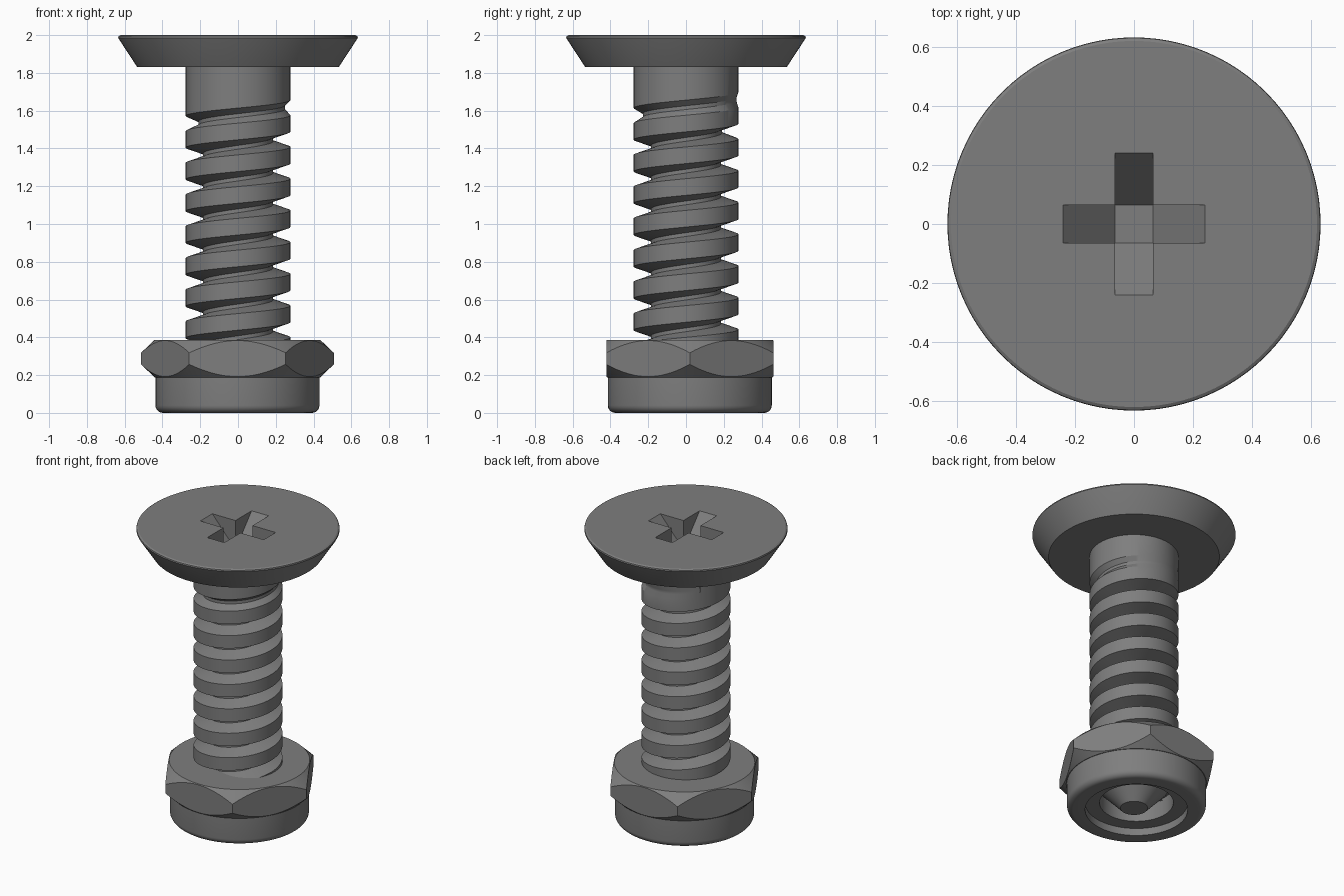
import bpy, bmesh, math

if "Cube" in bpy.data.objects:
    bpy.data.objects.remove(bpy.data.objects["Cube"])

steel = bpy.data.materials.new("dark steel")
steel.diffuse_color = (0.21, 0.21, 0.21, 1)
steel.use_nodes = True
steel.node_tree.nodes["Principled BSDF"].inputs["Base Color"].default_value = steel.diffuse_color
SEG = 96
TAU = 2 * math.pi


def finish(name, bm, loc=(0, 0, 0)):
    bmesh.ops.remove_doubles(bm, verts=bm.verts, dist=1e-5)
    bmesh.ops.recalc_face_normals(bm, faces=bm.faces)
    me = bpy.data.meshes.new(name)
    bm.to_mesh(me)
    bm.free()
    ob = bpy.data.objects.new(name, me)
    ob.location = loc
    me.materials.append(steel)
    bpy.context.collection.objects.link(ob)
    return ob


def activate(ob):
    bpy.ops.object.select_all(action='DESELECT')
    ob.select_set(True)
    bpy.context.view_layer.objects.active = ob


def smooth(ob):
    activate(ob)
    bpy.ops.object.shade_smooth_by_angle(angle=math.radians(30))


def loft(rings):
    """Closed solid through rings; each ring is a function angle -> (radius, z)."""
    bm = bmesh.new()
    rows = []
    for ring in rings:
        row = []
        for i in range(SEG):
            a = TAU * i / SEG
            r, z = ring(a)
            row.append(bm.verts.new((r * math.cos(a), r * math.sin(a), z)))
        rows.append(row)
    for lo, hi in zip(rows, rows[1:]):
        for i in range(SEG):
            j = (i + 1) % SEG
            bm.faces.new((lo[i], lo[j], hi[j], hi[i]))
    bm.faces.new(rows[0])
    bm.faces.new(rows[-1])
    return bm


def lathe(points):
    return loft([lambda a, p=p: p for p in points])


# countersunk head, with a stub hidden inside the shank
head = finish("head", lathe([(0.265, 1.73), (0.265, 1.83), (0.533, 1.83), (0.63, 1.978),
                             (0.634, 1.986), (0.632, 1.994), (0.622, 2.0)]))

# cross-shaped drive recess with sloping arm floors
for turn in (0, 1):
    bm = bmesh.new()
    outline = [(-0.065, 1.8), (0.065, 1.8), (0.241, 2.0), (0.241, 2.1), (-0.241, 2.1), (-0.241, 2.0)]
    ends = []
    for w in (-0.065, 0.065):
        ends.append([bm.verts.new((w, p, z) if turn else (p, w, z)) for p, z in outline])
        bm.faces.new(ends[-1])
    for i in range(6):
        j = (i + 1) % 6
        bm.faces.new((ends[0][i], ends[0][j], ends[1][j], ends[1][i]))
    cutter = finish("recess_cutter", bm)
    cutter.hide_render = True
    mod = head.modifiers.new("recess", 'BOOLEAN')
    mod.operation = 'DIFFERENCE'
    mod.solver = 'EXACT'
    mod.object = cutter
    activate(head)
    bpy.ops.object.modifier_apply(modifier=mod.name)
    bpy.data.objects.remove(cutter)
smooth(head)

# threaded shank: a groove profile swept along a right-handed helix, fading out at the top
PITCH, CREST, ROOT = 0.168, 0.277, 0.185
bm = bmesh.new()
first, last = int(-8.5 * SEG), int(0.4 * SEG)
prev = None
for i in range(first, last + 1):
    a = TAU * i / SEG
    zg = 1.616 + PITCH * i / SEG
    depth = (CREST - ROOT) * max(0.0, min(1.0, (1.68 - zg) / 0.2))
    next_z = zg + PITCH - 0.04 if i <= last - SEG else 1.84
    col = [(CREST, zg - 0.04), (CREST - depth, zg - 0.01), (CREST - depth, zg + 0.01),
           (CREST, zg + 0.04), (CREST, next_z)]
    row = [bm.verts.new((r * math.cos(a), r * math.sin(a), z)) for r, z in col]
    if prev:
        for k in range(4):
            bm.faces.new((prev[k], row[k], row[k + 1], prev[k + 1]))
    prev = row
shank = finish("threaded_shank", bm)
smooth(shank)

# tapered screw tip inside the nut
smooth(finish("screw_tip", lathe([(0.085, 0.02), (0.215, 0.16), (0.215, 0.3)])))

# hexagonal nut, chamfered top and bottom by cones
NUT_AT = (-0.003, 0.02, 0)
FLAT = 0.442


def hex_radius(a):
    return FLAT / math.cos((a % (TAU / 6)) - TAU / 12)


def drop(a):
    return 0.004 + (hex_radius(a) - FLAT) * 0.95


nut = finish("hex_nut", loft([
    lambda a: (FLAT - 0.004, 0.188),
    lambda a: (hex_radius(a), 0.188 + drop(a)),
    lambda a: (hex_radius(a), 0.387 - drop(a)),
    lambda a: (FLAT - 0.004, 0.387)]), NUT_AT)
smooth(nut)

# round locking collar below the nut, with stepped bore
R = 0.434
corner = [(R - 0.04 + 0.04 * math.sin(t), 0.04 - 0.04 * math.cos(t))
          for t in [math.pi / 2 * k / 6 for k in range(7)]]
collar = finish("lock_collar", lathe(
    [(0.22, 0.175), (0.23, 0.175), (0.23, 0.05), (0.32, 0.05), (0.32, 0.0)]
    + corner + [(R, 0.195)]), NUT_AT)
smooth(collar)
